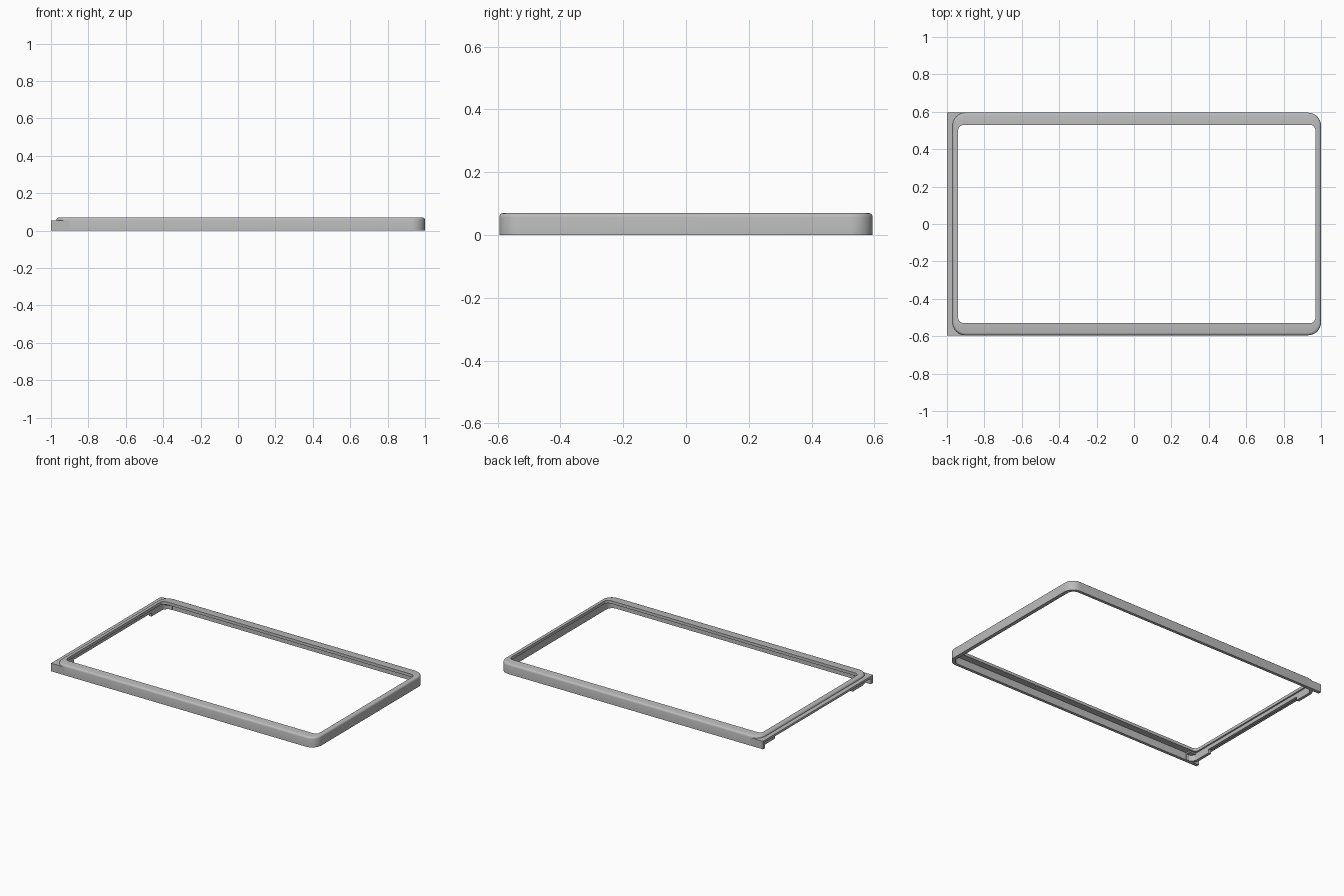
import bpy, bmesh, math

cube = bpy.data.objects.get("Cube")
if cube:
    bpy.data.objects.remove(cube)

grey = bpy.data.materials.new("mid grey")
grey.use_nodes = True
colour = (0.5, 0.5, 0.5, 1)
grey.diffuse_color = colour
grey.node_tree.nodes["Principled BSDF"].inputs["Base Color"].default_value = colour


def make_object(name, bm):
    bmesh.ops.recalc_face_normals(bm, faces=bm.faces)
    mesh = bpy.data.meshes.new(name)
    bm.to_mesh(mesh)
    bm.free()
    mesh.materials.append(grey)
    obj = bpy.data.objects.new(name, mesh)
    bpy.context.collection.objects.link(obj)
    return obj


def box(name, x0, x1, y0, y1, z0, z1):
    bm = bmesh.new()
    bmesh.ops.create_cube(bm, size=1)
    for v in bm.verts:
        v.co.x = x0 + (v.co.x + 0.5) * (x1 - x0)
        v.co.y = y0 + (v.co.y + 0.5) * (y1 - y0)
        v.co.z = z0 + (v.co.z + 0.5) * (z1 - z0)
    return make_object(name, bm)


def rounded_ring(bm, x0, x1, y, r, z, steps=10):
    """Rounded rectangle outline, counter-clockwise."""
    verts = []
    centres = [(x1 - r, y - r), (x0 + r, y - r), (x0 + r, r - y), (x1 - r, r - y)]
    for k, (cx, cy) in enumerate(centres):
        for i in range(steps + 1):
            a = math.pi / 2 * (k + i / steps)
            verts.append(bm.verts.new((cx + r * math.cos(a), cy + r * math.sin(a), z)))
    return verts


# Frame body: outer wall, rounded top edge and inward top flange
bm = bmesh.new()
LEFT, RIGHT, HALF, RAD, TOP = -0.97, 1.0, 0.595, 0.07, 0.07
rings = [rounded_ring(bm, LEFT, RIGHT, HALF, RAD, 0)]
EDGE = 0.013
for i in range(4):
    a = math.pi / 2 * i / 3
    inset = EDGE * (1 - math.cos(a))
    rings.append(rounded_ring(bm, LEFT + inset, RIGHT - inset, HALF - inset,
                              RAD - inset, TOP - EDGE + EDGE * math.sin(a)))
for z in (TOP, 0.05):
    rings.append(rounded_ring(bm, -0.94, 0.97, 0.53, 0.03, z))
for z in (0.05, 0):
    rings.append(rounded_ring(bm, -0.95, 0.975, 0.575, 0.045, z))
for a, b in zip(rings, rings[1:] + rings[:1]):
    n = len(a)
    for i in range(n):
        j = (i + 1) % n
        bm.faces.new((a[i], a[j], b[j], b[i]))
frame = make_object("frame_body", bm)

# Opening under the short end wall
cutter = box("end_cutter", -1.1, -0.9, -0.42, 0.42, -0.1, 0.025)
cutter.hide_render = True
cut = frame.modifiers.new("end_opening", "BOOLEAN")
cut.operation = "DIFFERENCE"
cut.solver = "EXACT"
cut.object = cutter
bpy.context.view_layer.objects.active = frame
frame.select_set(True)
bpy.ops.object.modifier_apply(modifier=cut.name)
bpy.data.objects.remove(cutter)
bpy.ops.object.shade_smooth_by_angle(angle=math.radians(35))

# Lowered ledge along the short end, with square corners and end tabs
box("end_ledge", -1.0, -0.955, -HALF, HALF, 0.04, 0.055)
for side, s in (("left", 1), ("right", -1)):
    def span(a, b):
        return sorted((s * a, s * b))
    box(side + "_corner_fill", -1.0, -0.9, *span(0.54, HALF), 0.04, 0.055)
    box(side + "_end_tab", -1.0, -0.9, *span(0.572, HALF), 0, 0.05)
